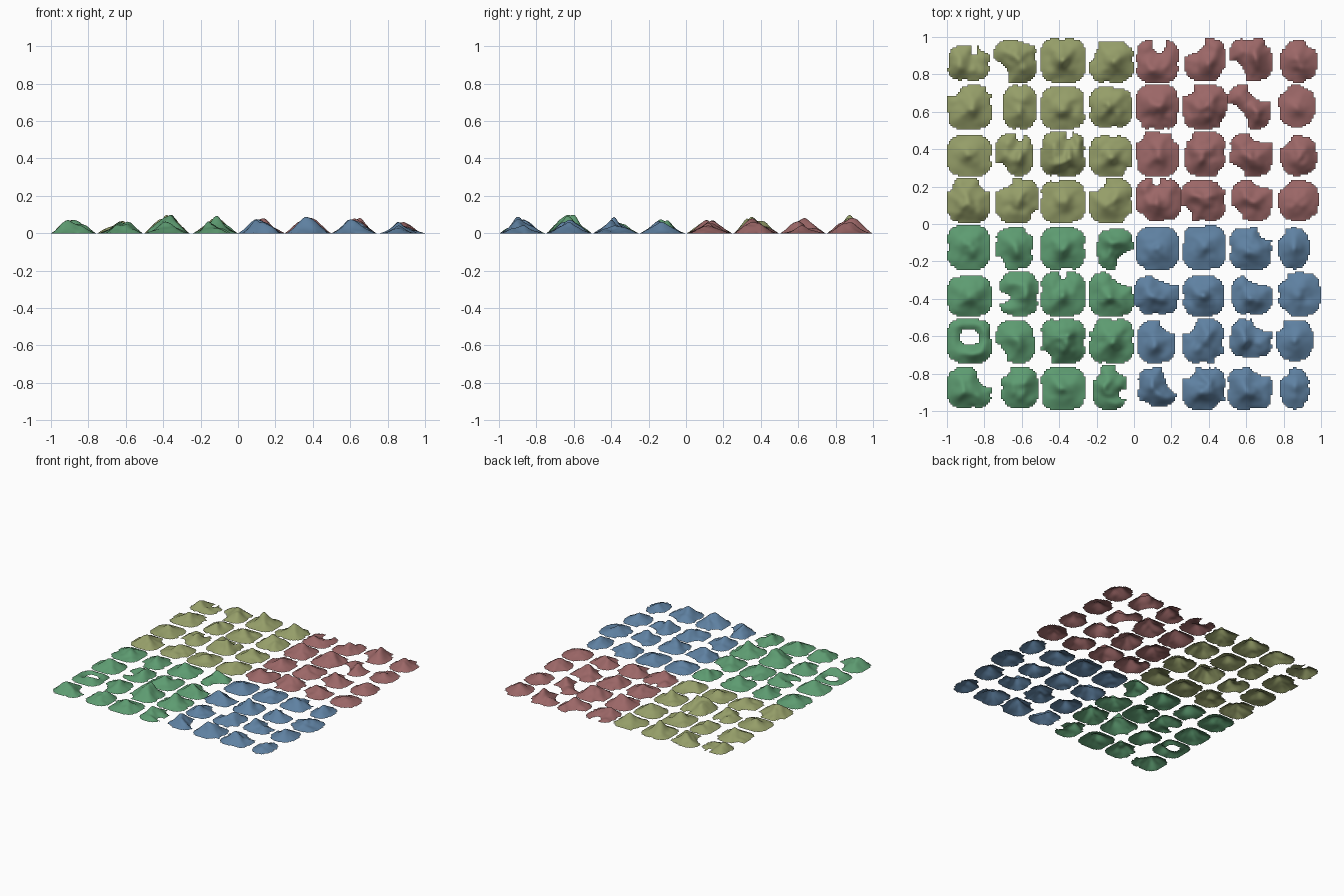
import bpy, bmesh, math
from mathutils import Vector, noise

if "Cube" in bpy.data.objects:
    bpy.data.objects.remove(bpy.data.objects["Cube"])

CELL, U = 25, 0.01          # one island cell is 25 x 25 units of 0.01


def isle(x0, x1, y0, y1, tl=None, tr=None, bl=None, br=None, cut=None):
    """Footprint box with oval bites (width, height) out of the cell corners, and one free oval cut."""
    cuts = []
    if cut:
        a, b, c, e = cut
        cuts.append(((a + b) / 2, (c + e) / 2, (b - a) / 2, (e - c) / 2))
    for size, x, y in ((tl, 0, CELL), (tr, CELL, CELL), (bl, 0, 0), (br, CELL, 0)):
        if size:
            cuts.append((x, y, size[0] + .3, size[1] + .3))
    return (x0, x1, y0, y1), cuts


def depth(x, y, box, cuts, r):
    """Distance inwards from the shoreline."""
    x0, x1, y0, y1 = box
    qx = abs(x - (x0 + x1) / 2) - (x1 - x0) / 2 + r
    qy = abs(y - (y0 + y1) / 2) - (y1 - y0) / 2 + r
    d = r - math.hypot(max(qx, 0), max(qy, 0)) - min(max(qx, qy), 0)
    for cx, cy, w, h in cuts:
        px, py = x - cx, y - cy
        k0 = math.hypot(px / w, py / h)
        k1 = math.hypot(px / w ** 2, py / h ** 2)
        d = min(d, k0 * (k0 - 1) / k1 if k1 > 1e-6 else -min(w, h))
    return d


COL_H = (.072, .07, .1, .098, .08, .088, .086, .06)
ROW_H = (.088, .1, .1, .075, .072, .088, .092, .1)
meshes = {k: bmesh.new() for k in ("olive", "red", "green", "blue")}


def add_island(bm, col, row, box, cuts):
    n = CELL
    seed = Vector((col * 7.3, row * 5.1, 3.7))
    d = {}
    for i in range(n + 1):
        for j in range(n + 1):
            v = depth(i, j, box, cuts, 8.5 if col == 7 else 6.5)
            wob = 0.9 * noise.noise(Vector((i / 4, j / 4, 0)) + seed)
            d[i, j] = v + min(wob, 0.0) if v < 2 else v
    quads = []
    for i in range(n):
        for j in range(n):
            q = [(i, j), (i + 1, j), (i + 1, j + 1), (i, j + 1)]
            if all(d[k] >= -0.35 for k in q):
                quads.append(q)
    used = {}
    for q in quads:
        for k in q:
            used[k] = used.get(k, 0) + 1
    # Summit lies near the deepest point of the footprint
    inner = [k for k in used if used[k] == 4]
    dm = max(d[k] for k in inner)
    top = [k for k in inner if d[k] > 0.85 * dm]
    px, py = (sum(k[a] for k in top) / len(top) for a in (0, 1))
    z = {}
    for k in used:
        if used[k] < 4:
            z[k] = 0.0
            continue
        t = max(d[k], 0.3) / dm
        peak = math.exp(-((k[0] - px) ** 2 + (k[1] - py) ** 2) / 30)
        rough = noise.fractal(Vector((k[0] / 8, k[1] / 8, 0)) + seed, 1.0, 2.0, 3)
        z[k] = max(t * (0.62 + 0.38 * peak) * (1 + 0.6 * rough), 0.03)
    # Weather the ridges: average each inner point with its neighbours
    for _ in range(2):
        z = {k: v if used[k] < 4 else (2 * v + sum(z[k[0] + a, k[1] + b] for a, b in
             ((1, 0), (-1, 0), (0, 1), (0, -1)))) / 6 for k, v in z.items()}
    h = min(COL_H[col], ROW_H[row]) * (0.84 + 0.16 * math.cos(col * 5 + row * 3))
    s = h / max(z.values())
    verts = {k: bm.verts.new((-1 + (col * CELL + k[0]) * U,
                              -1.005 + (row * CELL + k[1]) * U, z[k] * s)) for k in used}
    for q in quads:
        bm.faces.new([verts[k] for k in q])


def add_row(row, *isles):
    for col, (box, cuts) in enumerate(isles):
        key = (("green", "blue"), ("olive", "red"))[row > 3][col > 3]
        add_island(meshes[key], col, row, box, cuts)


# Rows of islands, back to front, each left to right
add_row(7, isle(0, 23, 2, 21, tr=(9, 8), cut=(13, 16, 16, 30)),
        isle(0, 23, 1, 24, bl=(8, 12), tr=(12, 3)), isle(0, 24, 1, 25),
        isle(1, 25, 1, 23, tl=(5, 13), tr=(4, 5)),
        isle(1, 24, 1, 24, cut=(10, 17, 17, 34), br=(3, 5)),
        isle(2, 24, 2, 25, tl=(13, 9), br=(4, 9)),
        isle(1, 24, 2, 25, bl=(10, 13), tr=(5, 5)), isle(3, 23, 1, 24, tl=(7, 7), tr=(8, 6)))
add_row(6, isle(0, 24, 1, 25, tl=(7, 6), tr=(4, 5)), isle(5, 23, 1, 25, bl=(8, 6)),
        isle(0, 24, 1, 24), isle(1, 24, 2, 24), isle(1, 24, 1, 25, bl=(4, 7)),
        isle(1, 25, 1, 25, tl=(7, 6), br=(4, 7)),
        isle(0, 23, 1, 25, tr=(14, 9), bl=(11, 14)), isle(2, 22, 2, 25, tl=(7, 5)))
add_row(5, isle(0, 24, 1, 23), isle(1, 21, 1, 24, bl=(8, 8), cut=(12, 16, 20, 34)),
        isle(0, 24, 1, 25, cut=(14, 17, 21, 34)), isle(1, 24, 1, 23, br=(5, 6)),
        isle(1, 24, 1, 25, tl=(5, 6), tr=(5, 6)), isle(2, 24, 1, 25, tl=(6, 5), br=(5, 6)),
        isle(1, 24, 1, 24, bl=(9, 7), tr=(13, 6)), isle(3, 23, 1, 23, tl=(9, 9)))
add_row(4, isle(0, 23, 1, 25, tl=(3, 7), tr=(8, 7)), isle(1, 24, 1, 25, tl=(9, 6), br=(5, 8)),
        isle(0, 24, 1, 24), isle(1, 24, 1, 25, tl=(10, 7), br=(5, 6)),
        isle(1, 25, 2, 25, bl=(8, 6), cut=(10, 14, 21, 34)),
        isle(0, 24, 2, 24, bl=(6, 10), tr=(5, 6)),
        isle(2, 24, 2, 24, bl=(8, 10), tr=(12, 5)), isle(2, 24, 2, 24, tl=(8, 6), br=(7, 5)))
add_row(3, isle(0, 23, 1, 25), isle(1, 21, 1, 24, bl=(6, 8), tr=(8, 6)), isle(0, 24, 1, 24),
        isle(5, 25, 1, 23, br=(9, 11)), isle(1, 24, 1, 24), isle(1, 24, 1, 25),
        isle(1, 24, 1, 24, tr=(9, 8)), isle(2, 19, 1, 24, tl=(6, 8)))
add_row(2, isle(0, 24, 1, 23), isle(3, 24, 1, 25, cut=(-9, 9, 8, 14)),
        isle(0, 24, 1, 25, cut=(10, 14, 22, 34)), isle(1, 25, 1, 25, tr=(12, 7)),
        isle(0, 24, 2, 23, tr=(15, 6), bl=(4, 6)), isle(1, 23, 1, 23),
        isle(2, 24, 2, 23, tr=(16, 7)), isle(2, 25, 1, 25, tl=(7, 6), bl=(8, 5)))
add_row(1, isle(0, 24, 1, 25, cut=(7, 17, 11, 19)), isle(1, 22, 1, 24, bl=(7, 11)),
        isle(0, 24, 1, 25, bl=(6, 8)), isle(1, 25, 1, 25, tl=(4, 7)),
        isle(2, 22, 1, 24, tr=(11, 8)), isle(1, 23, 1, 25, tl=(8, 8), br=(7, 6)),
        isle(1, 24, 4, 25, tr=(11, 7)), isle(1, 21, 2, 25, tl=(5, 7)))
add_row(0, isle(0, 24, 2, 24, tr=(9, 12)), isle(4, 24, 2, 24, tl=(9, 7)), isle(0, 24, 1, 24),
        isle(3, 21, 1, 25, tl=(7, 8), tr=(10, 6), cut=(17, 34, 7, 12)),
        isle(2, 23, 3, 24, bl=(10, 6), tr=(9, 15)), isle(1, 24, 1, 24, tl=(8, 7), br=(6, 6)),
        isle(0, 24, 1, 24, tr=(12, 6)), isle(3, 19, 1, 24, tl=(8, 7)))

# One object per coloured quadrant
COLOURS = {"olive": (.30, .34, .14), "red": (.33, .135, .135),
           "green": (.11, .33, .165), "blue": (.114, .22, .36)}
for name, bm in meshes.items():
    me = bpy.data.meshes.new(name + "_islands")
    bm.to_mesh(me)
    bm.free()
    me.shade_smooth()
    mat = bpy.data.materials.new(name)
    mat.diffuse_color = (*COLOURS[name], 1)
    mat.use_nodes = True
    mat.node_tree.nodes["Principled BSDF"].inputs["Base Color"].default_value = mat.diffuse_color
    me.materials.append(mat)
    bpy.context.collection.objects.link(bpy.data.objects.new(name + "_islands", me))
